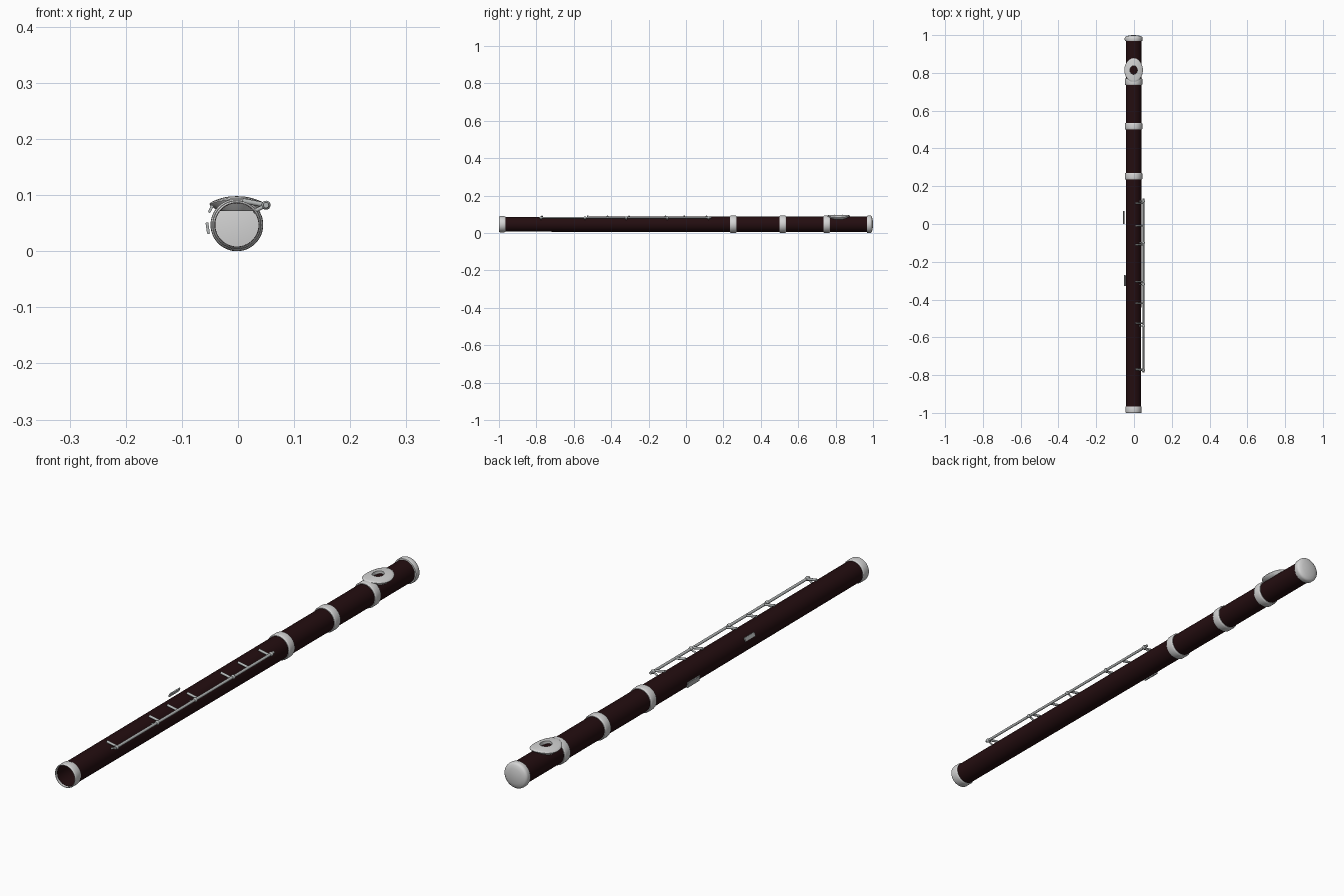
import bpy, bmesh, math
from mathutils import Vector, Matrix

if "Cube" in bpy.data.objects:
    bpy.data.objects.remove(bpy.data.objects["Cube"])

CX, CZ = -0.002, 0.047   # axis of the tube
SEG = 48


def material(name, rgb):
    m = bpy.data.materials.new(name)
    m.diffuse_color = (*rgb, 1)
    m.use_nodes = True
    m.node_tree.nodes["Principled BSDF"].inputs["Base Color"].default_value = m.diffuse_color
    return m


WOOD = material("dark wood", (0.017, 0.004, 0.005))
SILVER = material("silver", (0.66, 0.66, 0.66))
STEEL = material("key steel", (0.45, 0.47, 0.47))


def finish(name, bm, mat, angle=40):
    bmesh.ops.remove_doubles(bm, verts=bm.verts, dist=1e-6)
    bmesh.ops.recalc_face_normals(bm, faces=bm.faces)
    me = bpy.data.meshes.new(name)
    bm.to_mesh(me)
    bm.free()
    ob = bpy.data.objects.new(name, me)
    bpy.context.collection.objects.link(ob)
    me.materials.append(mat)
    bpy.ops.object.select_all(action='DESELECT')
    ob.select_set(True)
    bpy.context.view_layer.objects.active = ob
    bpy.ops.object.shade_smooth_by_angle(angle=math.radians(angle))
    return ob


def lathe(name, profile, mat, closed=True):
    """Spin (y, radius) points round the tube axis."""
    bm = bmesh.new()
    vs = [bm.verts.new((CX, y, CZ + r)) for y, r in profile]
    n = len(vs)
    es = [bm.edges.new((vs[i], vs[(i + 1) % n])) for i in range(n if closed else n - 1)]
    bmesh.ops.spin(bm, geom=vs + es, cent=(CX, 0, CZ), axis=(0, 1, 0),
                   angle=2 * math.pi, steps=SEG)
    return finish(name, bm, mat)


def band(name, y0, y1, r, inner):
    b = 0.006
    lathe(name, [(y0, inner), (y0, r - 0.003), (y0 + b * .4, r - 0.001), (y0 + b, r),
                 (y1 - b, r), (y1 - b * .4, r - 0.001), (y1, r - 0.003), (y1, inner)], SILVER)


def rod(bm, a, b, r, seg=12):
    a, b = Vector(a), Vector(b)
    d = b - a
    mat = Matrix.Translation((a + b) / 2) @ d.to_track_quat('Z', 'Y').to_matrix().to_4x4()
    bmesh.ops.create_cone(bm, cap_ends=True, segments=seg, radius1=r, radius2=r,
                          depth=d.length, matrix=mat)


# open wooden tube, slightly tapered to the foot
lathe("wooden_body", [(-0.99, 0.0395), (0.25, 0.0415), (0.975, 0.0415),
                      (0.975, 0.0385), (-0.99, 0.0385)], WOOD)

# silver bands
for i, y in enumerate((0.235, 0.5, 0.735)):
    band(f"joint_band_{i + 1}", y, y + 0.035, 0.0465, 0.0405)
band("foot_ring", -1.0, -0.965, 0.043, 0.039)

# domed end cap closing the head
lathe("end_cap", [(0.968, 0.0), (0.968, 0.042), (0.969, 0.0455), (0.974, 0.047), (0.985, 0.047),
                  (0.990, 0.0455), (0.994, 0.040), (0.9975, 0.028), (0.9995, 0.012),
                  (1.0, 0.0)], SILVER, closed=False)

# lip plate: curved oval with a blow hole
bm = bmesh.new()
RX, RY, PY = 0.049, 0.063, 0.815


def plate_ring(f, z_rule):
    out = []
    for k in range(SEG):
        t = 2 * math.pi * k / SEG
        # near the hole the outline becomes round
        x = f * RX * math.cos(t)
        y = f * (RY if f > 0.4 else RX * 1.15) * math.sin(t)
        out.append(bm.verts.new((CX + x, PY + y, z_rule(x, y))))
    return out


def top(x, y):
    return 0.0985 - 5.2 * x * x - 1.0 * y * y


rings = [plate_ring(0.4, lambda x, y: 0.072)]
rings += [plate_ring(f, top) for f in (0.4, 0.55, 0.7, 0.85, 0.95)]
rings.append(plate_ring(1.0, lambda x, y: top(x, y) - 0.002))
rings.append(plate_ring(0.97, lambda x, y: top(x, y) - 0.005))
rings.append(plate_ring(0.7, lambda x, y: 0.072))
for i in range(len(rings)):
    a, b = rings[i], rings[(i + 1) % len(rings)]
    for k in range(SEG):
        j = (k + 1) % SEG
        bm.faces.new((a[k], a[j], b[j], b[k]))
finish("lip_plate", bm, SILVER)

# long key rod on the right, with ball posts
RXX, RZ = 0.050, 0.082
bm = bmesh.new()
rod(bm, (RXX, -0.785, RZ), (RXX, 0.135, RZ), 0.005)
finish("key_rod", bm, STEEL)
bm = bmesh.new()
for y in (0.12, -0.10, -0.32, -0.54, -0.775):
    bmesh.ops.create_uvsphere(bm, u_segments=16, v_segments=10, radius=0.008,
                              matrix=Matrix.Translation((RXX, y, RZ)))
    rod(bm, (RXX, y, RZ), (0.027, y, 0.070), 0.0035)
finish("rod_posts", bm, STEEL)

# key arms reaching over the top of the tube
bm = bmesh.new()
for y in (0.11, -0.01, -0.11, -0.305, -0.42, -0.525, -0.77):
    rod(bm, (RXX, y, RZ), (0.008, y, 0.090), 0.0045)
finish("key_arms", bm, STEEL)

# two thumb levers on the left side
for name, x, y, z, h, ln, tilt in (("thumb_lever_low", -0.054, 0.035, 0.041, 0.021, 0.07, 8),
                                   ("thumb_lever_high", -0.0485, -0.30, 0.0755, 0.015, 0.058, -25)):
    bm = bmesh.new()
    m = (Matrix.Translation((x, y, z)) @ Matrix.Rotation(math.radians(-tilt), 4, 'Y')
         @ Matrix.Diagonal((0.005, ln, h, 1)))
    bmesh.ops.create_cube(bm, size=1, matrix=m)
    bmesh.ops.bevel(bm, geom=bm.edges[:], offset=0.001, segments=2, affect='EDGES')
    finish(name, bm, STEEL)
